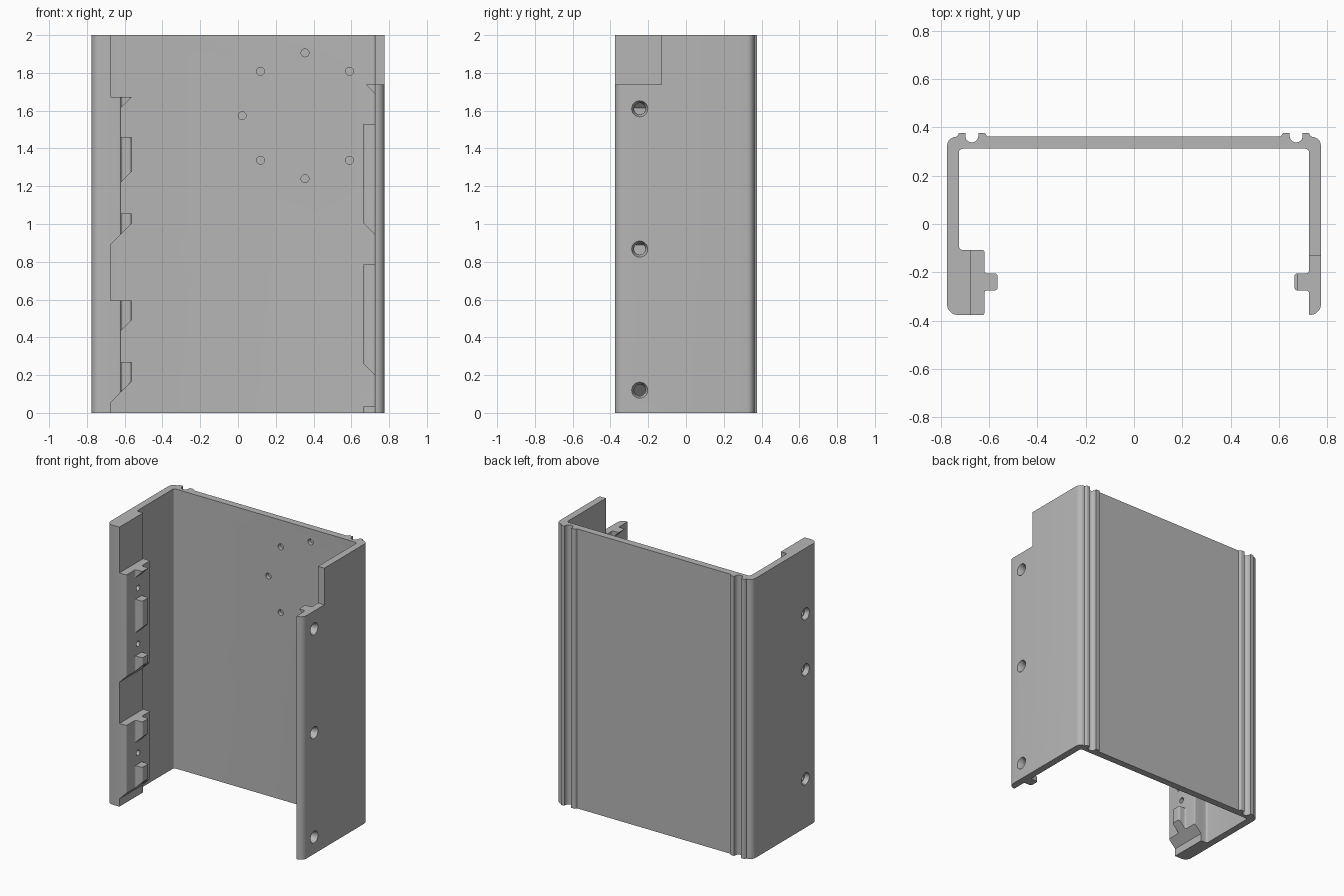
import bpy, bmesh, math
from mathutils import Matrix, Vector

old = bpy.data.objects.get("Cube")
if old:
    bpy.data.objects.remove(old, do_unlink=True)

grey = bpy.data.materials.new("light_grey")
grey.use_nodes = True
colour = (0.47, 0.47, 0.47, 1)
grey.diffuse_color = colour
grey.node_tree.nodes["Principled BSDF"].inputs["Base Color"].default_value = colour


def make_object(name, bm):
    bmesh.ops.recalc_face_normals(bm, faces=bm.faces)
    mesh = bpy.data.meshes.new(name)
    bm.to_mesh(mesh)
    bm.free()
    obj = bpy.data.objects.new(name, mesh)
    bpy.context.collection.objects.link(obj)
    return obj


def prism(name, points, offset):
    """Closed outline of 3D points pushed along an offset."""
    bm = bmesh.new()
    face = bm.faces.new([bm.verts.new(p) for p in points])
    moved = bmesh.ops.extrude_face_region(bm, geom=[face], use_keep_orig=True)
    verts = [v for v in moved["geom"] if isinstance(v, bmesh.types.BMVert)]
    bmesh.ops.translate(bm, verts=verts, vec=offset)
    return make_object(name, bm)


def rounded(corners, steps=5):
    """Outline with each (x, y, radius) corner replaced by an arc."""
    out = []
    for i, (x, y, r) in enumerate(corners):
        p = Vector((x, y))
        if r == 0:
            out.append(p)
            continue
        a = (Vector(corners[i - 1][:2]) - p).normalized()
        b = (Vector(corners[(i + 1) % len(corners)][:2]) - p).normalized()
        half = a.angle(b) / 2
        centre = p + (a + b).normalized() * (r / math.sin(half))
        start = p + a * (r / math.tan(half)) - centre
        end = p + b * (r / math.tan(half)) - centre
        sweep = start.angle_signed(end)
        for k in range(steps + 1):
            out.append(centre + Matrix.Rotation(-sweep * k / steps, 2) @ start)
    return out


# Outer side of one half: screw groove between two ridges, then the side wall
T, W = 0.377, 0.775
groove = [(0.672 - 0.027 * math.cos(t), 0.365 - 0.027 * math.sin(t), 0)
          for t in [math.pi * k / 12 for k in range(13)]]
outer = [(0.608, 0.362, 0), (0.617, T, 0.006), (0.645, T, 0), *groove,
         (0.699, T, 0), (0.725, T, 0.006), (0.733, 0.362, 0),
         (W, 0.362, 0.04), (W, -T, 0.045)]

# Inner side: slim right wall with its tab, then thick left rail with its tab
inner_right = [(0.725, -T, 0.004), (0.725, -0.275, 0.012), (0.665, -0.275, 0.012),
               (0.665, -0.205, 0.012), (0.725, -0.205, 0.012), (0.725, 0.312, 0.015)]
inner_left = [(-0.725, 0.312, 0.015), (-0.725, -0.108, 0.015), (-0.62, -0.108, 0.008),
              (-0.62, -0.205, 0.012), (-0.565, -0.205, 0.012), (-0.565, -0.275, 0.012),
              (-0.62, -0.275, 0.012), (-0.62, -T, 0.008)]
outer_left = [(-x, y, r) for x, y, r in reversed(outer)]
outline = rounded(outer + inner_right + inner_left + outer_left)
housing = prism("channel_housing", [(p.x, p.y, 0) for p in outline], (0, 0, 2))
housing.data.materials.append(grey)

cutters = []


def side_cut(face_x, low, high, reach, slope=True):
    """Cut inwards from face_x, with a 45 degree upper edge."""
    top = high + (abs(reach) if slope else 0)
    pts = [(face_x, low), (face_x, high), (face_x + reach, top), (face_x + reach, low)]
    cutters.append(prism("side_cutter", [(x, -0.5, z) for x, z in pts], (0, 0.5, 0)))


# Stepped rail on the left wall
side_cut(-0.675, 1.672, 2.1, 0.2, False)
side_cut(-0.675, 0.595, 0.89, 0.15)
side_cut(-0.675, -0.1, 0.055, 0.15)

# Gaps between hook tabs
for low, high in ((1.46, 1.615), (1.055, 1.22), (0.27, 0.435)):
    side_cut(-0.6195, low, high, 0.09)
for low, high in ((1.53, 1.69), (0.785, 0.945), (0.035, 0.2)):
    side_cut(0.7245, low, high, -0.09)

# Open upper front corner of the right wall
corner = [(0.6, -0.5, 1.738), (0.9, -0.5, 1.738), (0.9, -0.13, 1.738), (0.6, -0.13, 1.738)]
cutters.append(prism("corner_cutter", corner, (0, 0, 0.4)))


def drill(centre, axis, r1, r2, depth):
    bm = bmesh.new()
    turn = Vector((0, 0, 1)).rotation_difference(Vector(axis)).to_matrix().to_4x4()
    bmesh.ops.create_cone(bm, cap_ends=True, segments=24, radius1=r1, radius2=r2,
                          depth=depth, matrix=Matrix.Translation(centre) @ turn)
    cutters.append(make_object("drill_cutter", bm))


# Countersunk screw holes in both walls
for side, radius, heights in ((1, 0.03, (1.61, 0.867, 0.12)), (-1, 0.02, (1.53, 1.13, 0.35))):
    for z in heights:
        drill((side * 0.7, -0.245, z), (-side, 0, 0), radius, radius, 0.3)
        drill((side * 0.765, -0.245, z), (-side, 0, 0), 0.047, 0.03, 0.04)

# Ring of shallow holes in the back wall, open towards the right side
for k in range(1, 8):
    t = math.radians(45 * k)
    drill((0.355 + 0.333 * math.cos(t), 0.315, 1.573 + 0.333 * math.sin(t)),
          (0, 1, 0), 0.021, 0.021, 0.05)

# Apply the cuts
bpy.ops.object.select_all(action='DESELECT')
housing.select_set(True)
bpy.context.view_layer.objects.active = housing
for cutter in cutters:
    cutter.hide_render = True
    mod = housing.modifiers.new("cut", 'BOOLEAN')
    mod.operation = 'DIFFERENCE'
    mod.solver = 'EXACT'
    mod.object = cutter
    bpy.ops.object.modifier_apply(modifier=mod.name)
    bpy.data.objects.remove(cutter, do_unlink=True)
bpy.ops.object.shade_smooth_by_angle(angle=math.radians(30))
